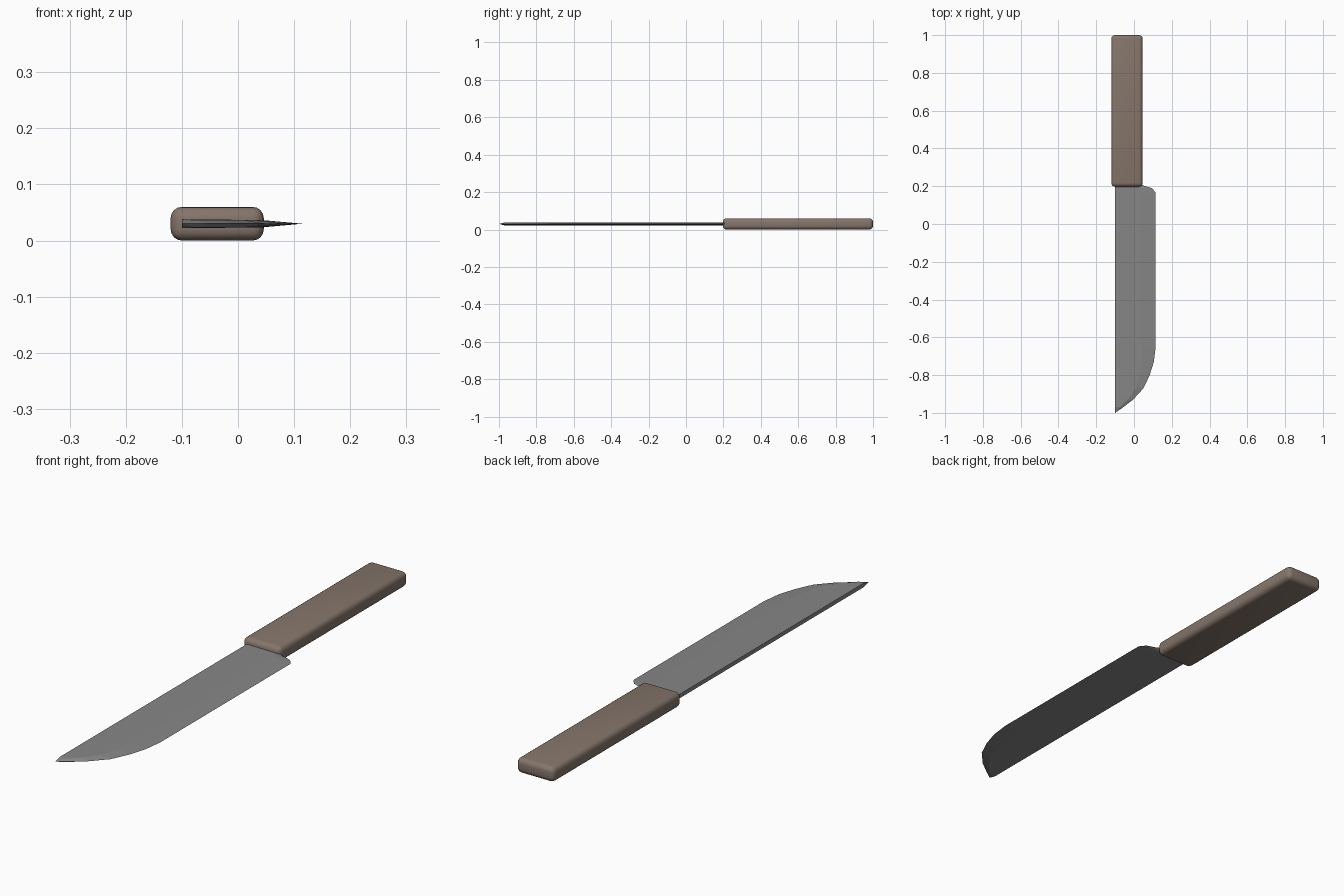
import bpy, bmesh

if "Cube" in bpy.data.objects:
    bpy.data.objects.remove(bpy.data.objects["Cube"])

def material(name, rgb):
    m = bpy.data.materials.new(name)
    m.diffuse_color = (*rgb, 1)
    m.use_nodes = True
    m.node_tree.nodes["Principled BSDF"].inputs["Base Color"].default_value = m.diffuse_color
    return m

def add(name, bm, mat):
    bmesh.ops.recalc_face_normals(bm, faces=bm.faces)
    me = bpy.data.meshes.new(name)
    bm.to_mesh(me)
    bm.free()
    ob = bpy.data.objects.new(name, me)
    bpy.context.collection.objects.link(ob)
    me.materials.append(mat)
    return ob

steel = material("steel grey", (0.24, 0.24, 0.24))
wood = material("brown wood", (0.235, 0.18, 0.145))

# handle: rounded bar
x0, x1, y0, y1, h = -0.12, 0.046, 0.197, 1.0, 0.06
bm = bmesh.new()
bmesh.ops.create_cube(bm, size=1)
for v in bm.verts:
    v.co = ((x0 + x1) / 2 + v.co.x * (x1 - x0),
            (y0 + y1) / 2 + v.co.y * (y1 - y0),
            h / 2 + v.co.z * h)
bmesh.ops.bevel(bm, geom=bm.edges[:], offset=0.02, segments=4,
                profile=0.5, affect='EDGES')
handle = add("handle", bm, wood)
for p in handle.data.polygons:
    p.use_smooth = True

# blade: lofted wedge, each station is (y, x of grind line, x of cutting edge)
stations = [(0.21, 0.03, 0.035), (0.2, 0.03, 0.06), (0.19, 0.03, 0.095), (0.165, 0.035, 0.115),
            (-0.65, 0.043, 0.115), (-0.73, 0.04, 0.105), (-0.8, 0.03, 0.083),
            (-0.87, 0.01, 0.05), (-0.93, -0.035, -0.005), (-0.97, -0.075, -0.057)]
zc, t_spine, t_grind = 0.03, 0.008, 0.0065
bm = bmesh.new()
rings = []
for y, xg, xe in stations:
    rings.append([bm.verts.new(c) for c in (
        (-0.1, y, zc + t_spine), (xg, y, zc + t_grind), (xe, y, zc),
        (xg, y, zc - t_grind), (-0.1, y, zc - t_spine))])
for a, b in zip(rings, rings[1:]):
    for i in range(5):
        j = (i + 1) % 5
        bm.faces.new((a[i], a[j], b[j], b[i]))
bm.faces.new(rings[0])
# pointed tip
tip = bm.verts.new((-0.1, -1.0, zc))
for i in range(5):
    bm.faces.new((rings[-1][i], rings[-1][(i + 1) % 5], tip))
add("blade", bm, steel)
